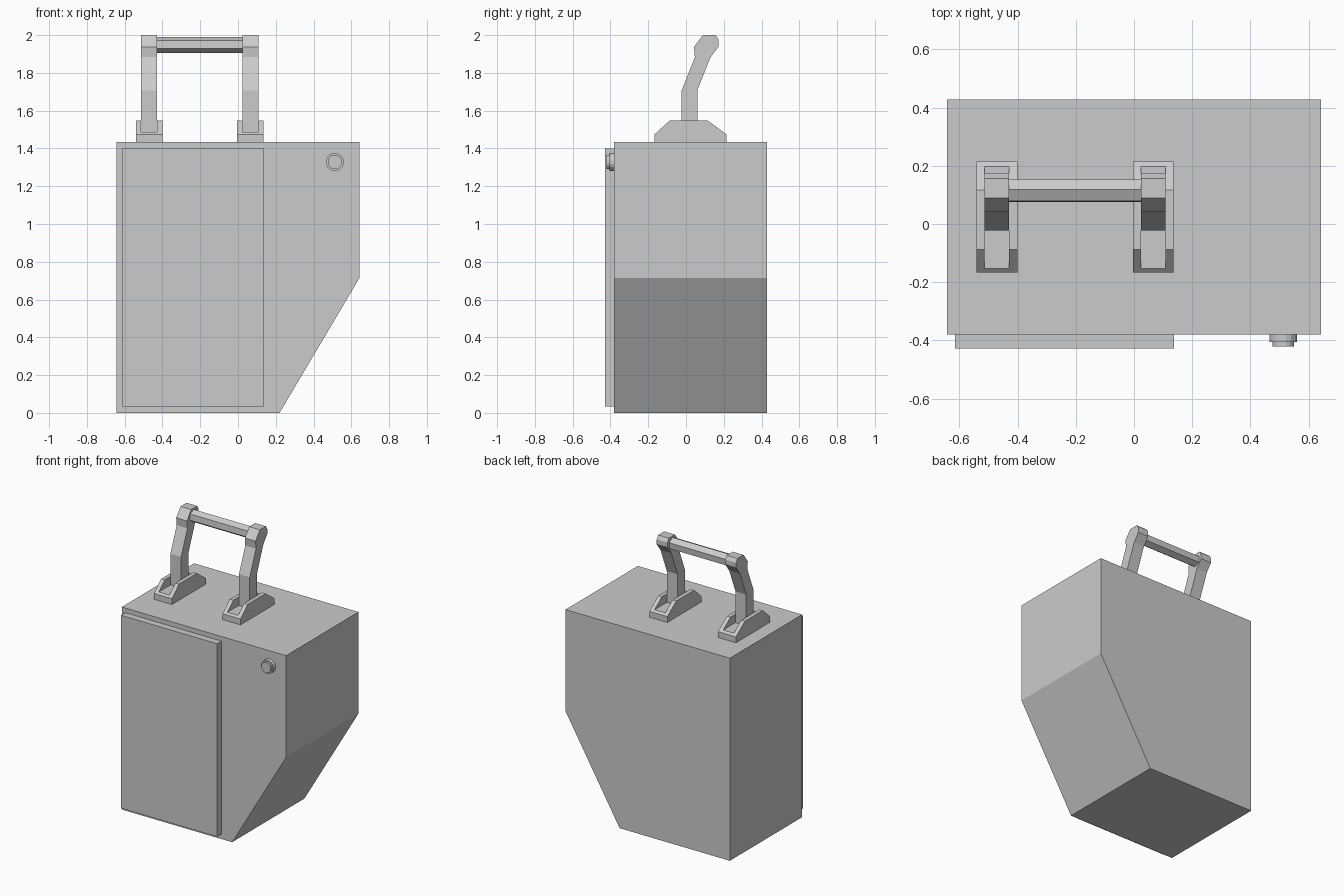
import bpy, bmesh, math

if "Cube" in bpy.data.objects:
    bpy.data.objects.remove(bpy.data.objects["Cube"])


def prism(name, profile, axis, a, b):
    """Extrude a 2D profile: (x, z) along 'y', or (y, z) along 'x', from a to b."""
    bm = bmesh.new()
    place = (lambda p: (a, p[0], p[1])) if axis == 'x' else (lambda p: (p[0], a, p[1]))
    face = bm.faces.new([bm.verts.new(place(p)) for p in profile])
    new = bmesh.ops.extrude_face_region(bm, geom=[face])['geom']
    shift = (b - a, 0, 0) if axis == 'x' else (0, b - a, 0)
    bmesh.ops.translate(bm, vec=shift, verts=[v for v in new if isinstance(v, bmesh.types.BMVert)])
    bmesh.ops.recalc_face_normals(bm, faces=bm.faces)
    mesh = bpy.data.meshes.new(name)
    bm.to_mesh(mesh)
    bm.free()
    obj = bpy.data.objects.new(name, mesh)
    bpy.context.collection.objects.link(obj)
    return obj


def ngon(u, v, r, sides, start=0.0):
    return [(u + r * math.cos(start + 2 * math.pi * i / sides),
             v + r * math.sin(start + 2 * math.pi * i / sides)) for i in range(sides)]


def rect(u0, u1, v0, v1):
    return [(u0, v0), (u1, v0), (u1, v1), (u0, v1)]


# Case with one slanted lower corner
prism("case", [(-0.643, 0), (0.22, 0), (0.643, 0.714), (0.643, 1.433), (-0.643, 1.433)],
      'y', -0.38, 0.428)

# Raised front panel
prism("front_panel", rect(-0.615, 0.137, 0.035, 1.4), 'y', -0.428, -0.38)

# Round button: collar and cap
prism("button_collar", ngon(0.513, 1.328, 0.048, 16, math.pi / 16), 'y', -0.406, -0.38)
prism("button_cap", ngon(0.513, 1.328, 0.038, 16, math.pi / 16), 'y', -0.42, -0.4)

# Slotted brackets with bent arms
base = [(-0.166, 1.433), (0.214, 1.433), (0.214, 1.475), (0.116, 1.547), (-0.087, 1.547), (-0.166, 1.475)]
arm = [(-0.023, 1.48), (0.06, 1.48), (0.06, 1.708), (0.13, 1.883), (0.173, 1.94), (0.173, 1.975),
       (0.157, 2.0), (0.09, 2.0), (0.042, 1.938), (0.047, 1.883), (-0.023, 1.708)]
for side, x in (("left", -0.471), ("right", 0.066)):
    bracket = prism(side + "_bracket", base, 'x', x - 0.07, x + 0.07)
    slot = prism(side + "_slot_cutter", rect(-0.3, 0.3, 1.487, 1.7), 'x', x - 0.042, x + 0.042)
    slot.hide_render = True
    slot.hide_viewport = True
    cut = bracket.modifiers.new("slot", 'BOOLEAN')
    cut.operation = 'DIFFERENCE'
    cut.solver = 'EXACT'
    cut.object = slot
    prism(side + "_arm", arm, 'x', x - 0.042, x + 0.042)

# Six-sided grip bar between the arms
prism("grip_bar", ngon(0.114, 1.948, 0.043, 6, math.radians(25)), 'x', -0.44, 0.035)
